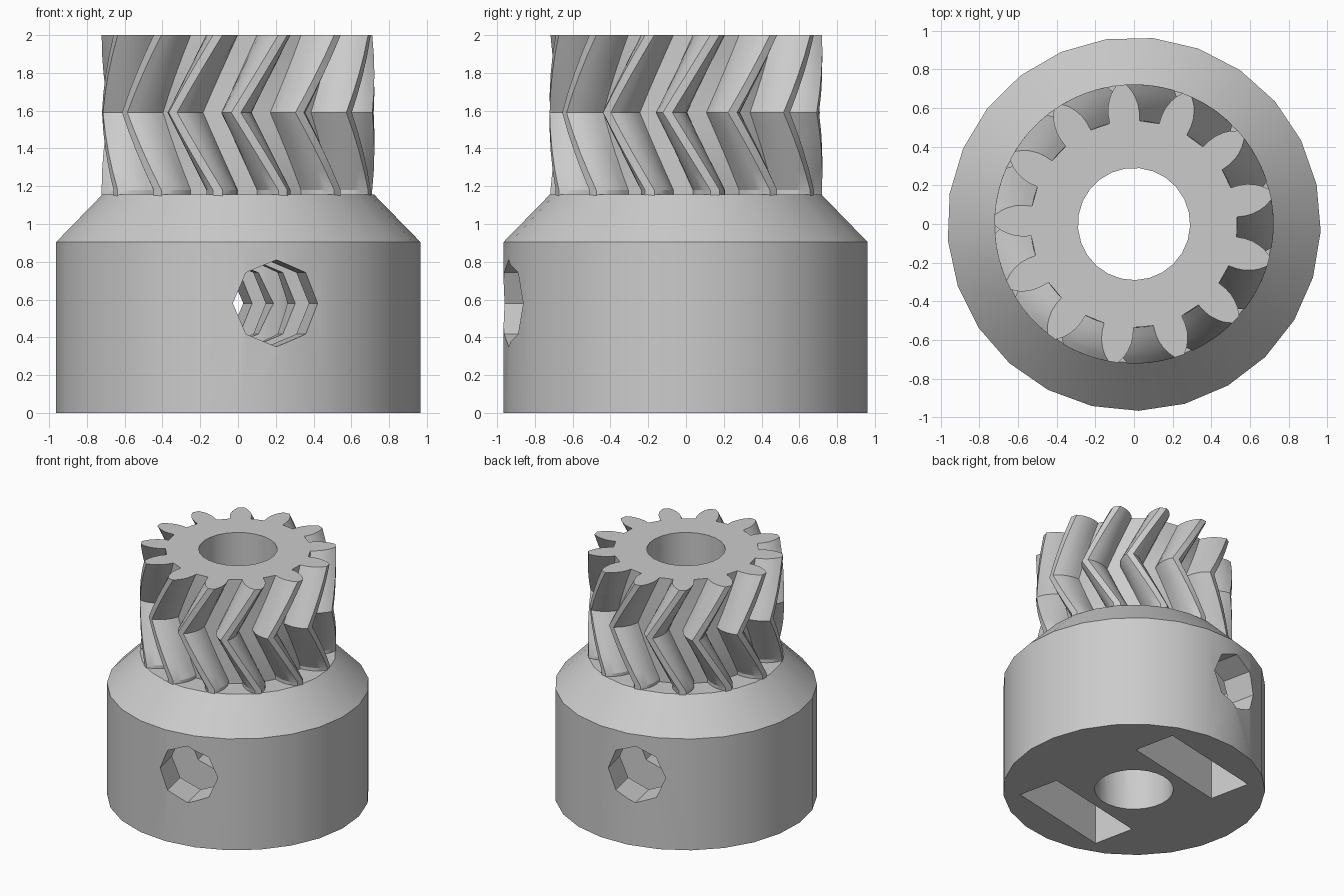
import bpy, bmesh
from math import sin, cos, pi, radians

cube = bpy.data.objects.get("Cube")
if cube:
    bpy.data.objects.remove(cube, do_unlink=True)

grey = bpy.data.materials.new("light_grey")
grey.use_nodes = True
grey.diffuse_color = (0.6, 0.6, 0.6, 1)
grey.node_tree.nodes["Principled BSDF"].inputs["Base Color"].default_value = (0.6, 0.6, 0.6, 1)

TEETH, SIDES = 13, 25
BORE = 0.29
HUB_TURN = radians(12.2)
SCREW_ANGLE = HUB_TURN - pi / 2
SCREW_Z = 0.58


def loft(name, loops):
    """Closed solid through stacked loops of points."""
    bm = bmesh.new()
    rings = [[bm.verts.new(p) for p in loop] for loop in loops]
    n = len(rings[0])
    for a, b in zip(rings, rings[1:]):
        for i in range(n):
            j = (i + 1) % n
            bm.faces.new((a[i], a[j], b[j], b[i]))
    bm.faces.new(rings[0][::-1])
    bm.faces.new(rings[-1])
    bmesh.ops.recalc_face_normals(bm, faces=bm.faces)
    mesh = bpy.data.meshes.new(name)
    bm.to_mesh(mesh)
    bm.free()
    mesh.materials.append(grey)
    obj = bpy.data.objects.new(name, mesh)
    bpy.context.collection.objects.link(obj)
    return obj


def circle(r, z):
    angles = [HUB_TURN + 2 * pi * i / SIDES for i in range(SIDES)]
    return [(r * cos(a), r * sin(a), z) for a in angles]


def radial_prism(name, outline, r0, r1):
    """Extrude a (sideways, height) outline along the screw direction."""
    c, s = cos(SCREW_ANGLE), sin(SCREW_ANGLE)
    return loft(name, [[(r * c - u * s, r * s + u * c, z) for u, z in outline]
                       for r in (r0, r1)])


def cut(obj, cutter):
    cutter.hide_render = True
    mod = obj.modifiers.new("cut", 'BOOLEAN')
    mod.operation = 'DIFFERENCE'
    mod.solver = 'EXACT'
    mod.object = cutter
    bpy.context.view_layer.objects.active = obj
    bpy.ops.object.modifier_apply(modifier=mod.name)
    bpy.data.objects.remove(cutter, do_unlink=True)


def smooth(obj, angle):
    bpy.ops.object.select_all(action='DESELECT')
    obj.select_set(True)
    bpy.context.view_layer.objects.active = obj
    bpy.ops.object.shade_smooth_by_angle(angle=radians(angle))


# Hub: cylinder with a conical shoulder
hub = loft("hub", [circle(0.966, 0), circle(0.966, 0.905), circle(0.722, 1.155)])
cut(hub, loft("hub_bore_cutter", [circle(BORE, -0.2), circle(BORE, 1.4)]))

# Nut slots open to the underside, with a pointed roof
w = 0.453
slot = [(-w, -0.1), (w, -0.1), (w, 0.84), (0, 1.1), (-w, 0.84)]
for side in (1, -1):
    cut(hub, radial_prism("nut_slot_cutter", slot, side * 0.37, side * 0.71))

# Octagonal screw hole right through the hub
octagon = [(0.23 * sin(i * pi / 4), SCREW_Z + 0.23 * cos(i * pi / 4)) for i in range(8)]
cut(hub, radial_prism("screw_hole_cutter", octagon, -1.2, 1.2))
smooth(hub, 20)

# Herringbone gear: one tooth flank as (radius, half angle)
FLANK = [(0.535, 8.3), (0.58, 8.0), (0.62, 7.2), (0.66, 5.7), (0.69, 4.2), (0.722, 2.0)]
TOOTH = [(r, -a) for r, a in FLANK] + [(r, a) for r, a in reversed(FLANK)]
TOOTH_PHASE = 178.4
TWIST = 20
LOW, HIGH = 1.18, 2.0


def gear_section(z, turn):
    pts = []
    for k in range(TEETH):
        for r, a in TOOTH:
            t = radians(TOOTH_PHASE + 360 * k / TEETH + a - turn)
            pts.append((r * cos(t), r * sin(t), z))
    return pts


STEPS = 8
sections = [gear_section(1.14, 0)]
for i in range(STEPS + 1):
    f = i / STEPS
    turn = TWIST * (1 - abs(2 * f - 1))
    sections.append(gear_section(LOW + (HIGH - LOW) * f, turn))
gear = loft("herringbone_gear", sections)
cut(gear, loft("gear_bore_cutter", [circle(BORE, 1.0), circle(BORE, 2.2)]))
smooth(gear, 25)
